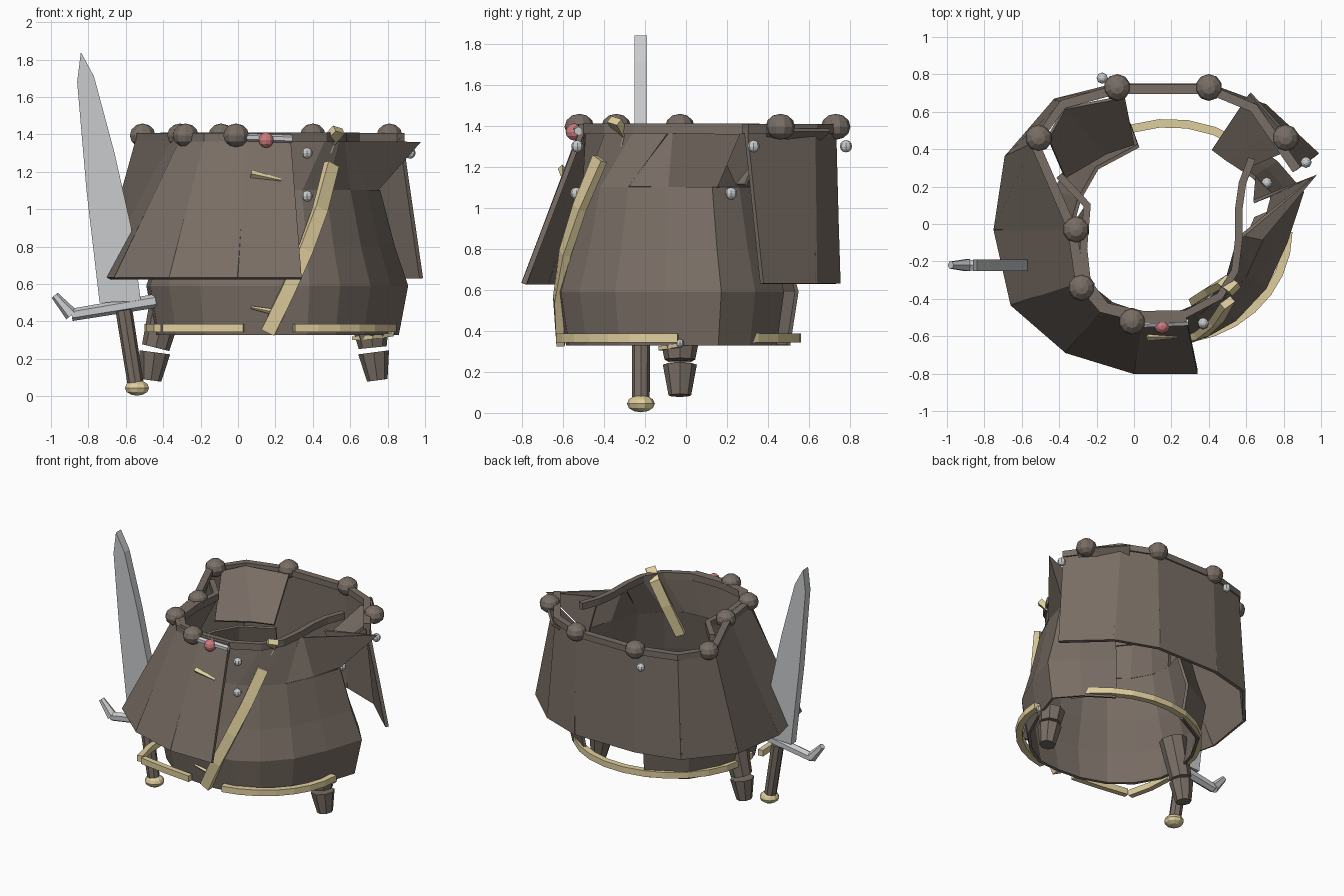
import bpy, bmesh, math
from mathutils import Vector

cube = bpy.data.objects.get("Cube")
if cube:
    bpy.data.objects.remove(cube, do_unlink=True)


def material(name, rgb):
    m = bpy.data.materials.new(name)
    m.use_nodes = True
    m.diffuse_color = (*rgb, 1)
    m.node_tree.nodes["Principled BSDF"].inputs["Base Color"].default_value = (*rgb, 1)
    return m


BROWN = material("brown leather", (0.19, 0.155, 0.13))
GOLD = material("pale gold", (0.74, 0.62, 0.34))
STEEL = material("steel", (0.59, 0.6, 0.61))
RED = material("red gem", (0.62, 0.2, 0.21))


def finish(bm, name, mat):
    bmesh.ops.recalc_face_normals(bm, faces=bm.faces)
    me = bpy.data.meshes.new(name)
    bm.to_mesh(me)
    bm.free()
    me.materials.append(mat)
    ob = bpy.data.objects.new(name, me)
    bpy.context.collection.objects.link(ob)
    return ob


def sheet(name, rows, thick=0.02):
    """Flat-panelled cloth through rows of equal length."""
    bm = bmesh.new()
    grid = [[bm.verts.new(p) for p in row] for row in rows]
    for low, high in zip(grid, grid[1:]):
        for i in range(len(low) - 1):
            bm.faces.new((low[i], low[i + 1], high[i + 1], high[i]))
    ob = finish(bm, name, BROWN)
    mod = ob.modifiers.new("thickness", "SOLIDIFY")
    mod.thickness, mod.offset = thick, 0
    return ob


def ball(name, loc, r, mat, squash=1, u=10, v=6):
    bm = bmesh.new()
    bmesh.ops.create_uvsphere(bm, u_segments=u, v_segments=v, radius=r)
    ob = finish(bm, name, mat)
    ob.location, ob.scale.z = loc, squash
    return ob


def taper(name, a, b, r1, r2, mat, sides=8):
    """Tapered rod from a to b."""
    a, b = Vector(a), Vector(b)
    bm = bmesh.new()
    bmesh.ops.create_cone(bm, cap_ends=True, segments=sides, radius1=r1, radius2=r2, depth=(b - a).length)
    ob = finish(bm, name, mat)
    ob.location = (a + b) / 2
    ob.rotation_euler = (b - a).to_track_quat("Z", "Y").to_euler()
    return ob


def ribbon(name, pts, centre, width, thick, mat):
    """Flat strap along pts, facing away from a vertical axis."""
    bm = bmesh.new()
    rings = []
    for i, p in enumerate(pts):
        p = Vector(p)
        run = (Vector(pts[min(i + 1, len(pts) - 1)]) - Vector(pts[max(i - 1, 0)])).normalized()
        out = Vector((p.x - centre[0], p.y - centre[1], 0))
        out = (out - run * out.dot(run)).normalized()
        side = run.cross(out)
        rings.append([bm.verts.new(p + side * s * width / 2 + out * o * thick / 2)
                      for s, o in ((-1, -1), (1, -1), (1, 1), (-1, 1))])
    for a, b in zip(rings, rings[1:]):
        for k in range(4):
            bm.faces.new((a[k], a[(k + 1) % 4], b[(k + 1) % 4], b[k]))
    bm.faces.new(rings[0])
    bm.faces.new(rings[-1])
    return finish(bm, name, mat)


def arc(cx, cy, z, rx, ry, start, end, n):
    angles = [math.radians(start + (end - start) * i / n) for i in range(n + 1)]
    return [(cx + rx * math.cos(t), cy + ry * math.sin(t), z) for t in angles]


def at(z, pts):
    return [(x, y, z) for x, y in pts]


# Jacket body, open at the back, scaled from one outline per level
outline = [(-0.02, 0.54), (-0.3, 0.39), (-0.42, 0.18), (-0.48, -0.03), (-0.46, -0.22), (-0.36, -0.4), (-0.2, -0.53),
           (0, -0.6), (0.2, -0.615), (0.38, -0.6), (0.54, -0.51), (0.7, -0.34), (0.81, -0.1), (0.9, 0.17),
           (0.76, 0.33), (0.55, 0.47)]


def level(z, s):
    return [(0.19 + (x - 0.19) * s, -0.04 + (y + 0.04) * s, z) for x, y in outline]


sheet("jacket_body", [level(0.33, 0.93), level(0.59, 1), level(0.8, 0.9), level(1.1, 0.79)])

# Chest narrowing up to the neck opening
rim = [(-0.25, 0.1), (-0.27, -0.13), (-0.25, -0.31), (-0.15, -0.44), (0.05, -0.485), (0.28, -0.48), (0.46, -0.385),
       (0.54, -0.25), (0.56, -0.08)]
sheet("jacket_chest", [level(1.1, 0.79)[3:12] , at(1.37, rim)])
ribbon("jacket_collar", at(1.385, [(-0.4, 0.26)] + rim + [(0.56, 0.08), (0.58, 0.22), (0.63, 0.35)]),
       (0.16, -0.04), 0.05, 0.04, BROWN)

# Shoulder flaps flaring from the body to the collar
sheet("back_flap_right", [at(1.11, [(0, 0.43), (-0.15, 0.38), (-0.37, 0.25)]),
                          at(1.38, [(-0.05, 0.68), (-0.37, 0.62), (-0.46, 0.46)])])
sheet("back_flap_left", [at(1.11, [(0.42, 0.4), (0.5, 0.34), (0.58, 0.29)]),
                         at(1.38, [(0.62, 0.7), (0.78, 0.52), (0.84, 0.4)])])
sheet("shoulder_flap", [at(1.1, [(0.59, -0.28), (0.68, -0.08), (0.74, 0.15), (0.65, 0.24)]),
                        at(1.36, [(0.56, -0.08), (0.58, -0.06), (0.97, 0.26), (0.64, 0.12)])])

# Cloak wrapped around the back and right side
hem = [(0.34, -0.79), (0, -0.79), (-0.36, -0.68), (-0.65, -0.43), (-0.74, -0.03), (-0.68, 0.36),
       (-0.42, 0.66), (-0.1, 0.74), (0.4, 0.74), (0.7, 0.63), (0.98, 0.37)]
neck = [(0.28, -0.5), (0.05, -0.505), (-0.17, -0.45), (-0.29, -0.31), (-0.33, -0.03), (-0.53, 0.43),
        (-0.38, 0.64), (-0.09, 0.72), (0.4, 0.72), (0.64, 0.62), (0.87, 0.29)]
sheet("cloak", [at(0.63, hem), at(1.39, neck)], 0.025)
for i, (low, high) in enumerate(zip(hem[1:-1], neck[1:-1])):
    taper(f"cloak_seam_{i}", (*low, 0.63), (*high, 1.39), 0.014, 0.01, BROWN, 4)

# Collar band and its round studs
ribbon("cloak_collar", at(1.385, neck), (0.19, 0), 0.045, 0.05, BROWN)
knobs = [(-0.09, 0.73), (0.4, 0.73), (0.81, 0.46), (-0.51, 0.46), (-0.31, -0.03), (-0.28, -0.34), (-0.01, -0.52)]
for i, (x, y) in enumerate(knobs):
    ball(f"collar_knob_{i}", (x, y, 1.395), 0.072, BROWN, 0.88)

# Clasp with gem
taper("clasp_bar", (0.04, -0.535, 1.385), (0.29, -0.525, 1.375), 0.021, 0.021, STEEL, 6)
ball("clasp_gem", (0.15, -0.545, 1.37), 0.042, RED)

# Small steel buttons
buttons = [(0.37, -0.53, 1.3), (0.37, -0.535, 1.07), (0.92, 0.33, 1.3), (-0.17, 0.78, 1.3), (0.71, 0.22, 1.07)]
for i, p in enumerate(buttons):
    ball(f"button_{i}", p, 0.03, STEEL, 1, 8, 6)
ball("cuff_button", (0.82, -0.03, 0.34), 0.02, STEEL, 1, 8, 6)

# Belt: two arcs, plus straight pieces meeting at a loose front corner
for name, start, end, n in (("belt_back", 27, 190, 12), ("belt_front_left", 280, 360, 7)):
    ribbon(name, arc(0.19, -0.04, 0.365, 0.635, 0.58, start, end, n), (0.19, -0.04), 0.045, 0.045, GOLD)
ribbon("belt_front_right", at(0.365, [(0.03, -0.61), (-0.2, -0.585), (-0.4, -0.555)]), (0.19, 0), 0.045, 0.04, GOLD)
ribbon("belt_side_right", at(0.365, [(-0.43, -0.55), (-0.47, -0.38), (-0.48, -0.2)]), (0.19, 0), 0.045, 0.04, GOLD)

# Chest strap, its inner run over the collar, and loose trims
strap = [(0.16, -0.61, 0.34), (0.26, -0.625, 0.55), (0.36, -0.59, 0.78), (0.44, -0.52, 1.0), (0.5, -0.42, 1.24)]
ribbon("chest_strap", strap, (0.19, 0), 0.075, 0.04, GOLD)
inner = [(0.33, -0.41, 0.96), (0.41, -0.35, 1.18), (0.48, -0.31, 1.36), (0.54, -0.35, 1.425)]
ribbon("strap_inner_end", inner, (0.19, 0), 0.07, 0.04, GOLD)
taper("cloak_trim", (0.07, -0.603, 1.19), (0.23, -0.603, 1.155), 0.022, 0.008, GOLD, 4)
taper("strap_trim", (0.07, -0.61, 0.475), (0.22, -0.615, 0.445), 0.008, 0.018, GOLD, 4)

# Hanging cuffs on both sides
for side, x, s, top in (("right", -0.44, -1, (-0.37, 0.54)), ("left", 0.72, 1, (0.71, 0.36))):
    taper(f"{side}_cuff_top", (top[0], -0.03, top[1]), (x, -0.03, 0.26), 0.095, 0.075, BROWN)
    taper(f"{side}_cuff_end", (x + 0.005 * s, -0.03, 0.235), (x + 0.025 * s, -0.03, 0.085), 0.083, 0.055, BROWN)
ribbon("cuff_trim", [(0.62, -0.04, 0.31), (0.72, -0.12, 0.315), (0.82, -0.03, 0.33)], (0.72, 0.1), 0.02, 0.03, GOLD)

# Sword: blade from a side profile
profile = [(-0.74, 0.5), (-0.52, 0.51), (-0.57, 0.9), (-0.66, 1.3), (-0.77, 1.71), (-0.84, 1.84),
           (-0.86, 1.68), (-0.81, 1.1)]
bm = bmesh.new()
face = bm.faces.new([bm.verts.new((x, -0.25, z)) for x, z in profile])
new = bmesh.ops.extrude_face_region(bm, geom=[face])["geom"]
bmesh.ops.translate(bm, vec=(0, 0.06, 0), verts=[v for v in new if isinstance(v, bmesh.types.BMVert)])
finish(bm, "sword_blade", STEEL)

# Sword: guard, grip and pommel
guard = [(-0.44, -0.22, 0.51), (-0.89, -0.22, 0.435), (-0.98, -0.22, 0.54)]
for i in range(2):
    taper(f"sword_guard_{i}", guard[i], guard[i + 1], 0.037, 0.033 - 0.012 * i, STEEL, 6)
taper("sword_grip", (-0.545, -0.22, 0.05), (-0.61, -0.22, 0.46), 0.043, 0.045, BROWN)
ball("sword_pommel", (-0.54, -0.22, 0.045), 0.068, GOLD, 0.62)
